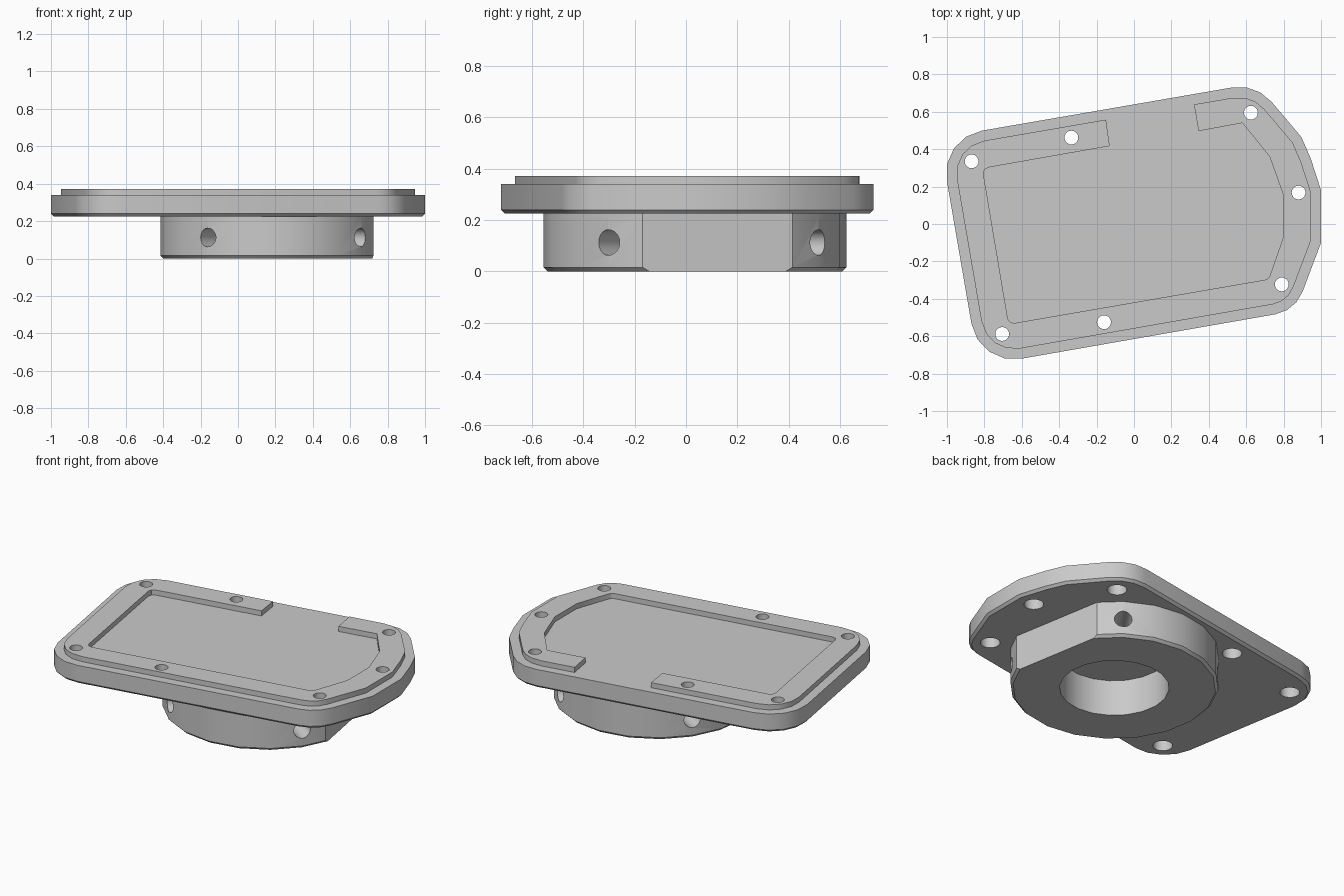
import bpy, bmesh, math
from mathutils import Vector, Matrix

cube = bpy.data.objects.get("Cube")
if cube:
    bpy.data.objects.remove(cube, do_unlink=True)

TILT = math.radians(10)
BASE, TOP, RIM_TOP = 0.225, 0.34, 0.372
HUB = Vector((0.175, 0.035, 0))

grey = bpy.data.materials.new("machined grey")
grey.use_nodes = True
colour = (0.59, 0.59, 0.59, 1)
grey.diffuse_color = colour
grey.node_tree.nodes["Principled BSDF"].inputs["Base Color"].default_value = colour


def make_object(name, bm):
    bmesh.ops.recalc_face_normals(bm, faces=bm.faces[:])
    mesh = bpy.data.meshes.new(name)
    bm.to_mesh(mesh)
    bm.free()
    mesh.materials.append(grey)
    obj = bpy.data.objects.new(name, mesh)
    bpy.context.collection.objects.link(obj)
    return obj


def rounded(corners):
    """Outline from (x, y, tangent length, segments) corners."""
    points = []
    spots = [Vector(c[:2]) for c in corners]
    for i, (x, y, cut, steps) in enumerate(corners):
        p = spots[i]
        if not cut:
            points.append(p)
            continue
        a = (spots[i - 1] - p).normalized()
        b = (spots[(i + 1) % len(spots)] - p).normalized()
        centre = p + (a + b).normalized() * cut / math.cos(a.angle(b) / 2)
        start, end = p + a * cut - centre, p + b * cut - centre
        for k in range(steps + 1):
            direction = start.normalized().slerp(end.normalized(), k / steps)
            points.append(centre + direction * start.length)
    return points


def inset(points, distance):
    """Mitred inward offset of a counter-clockwise outline."""
    result = []
    for i, p in enumerate(points):
        d1 = (p - points[i - 1]).normalized()
        d2 = (points[(i + 1) % len(points)] - p).normalized()
        n1, n2 = Vector((-d1.y, d1.x)), Vector((-d2.y, d2.x))
        result.append(p + (n1 + n2) * distance / (1 + n1.dot(n2)))
    return result


def prism(name, points, layers):
    """Stack the outline at (inset, height) layers and cap both ends."""
    bm = bmesh.new()
    rings = [[bm.verts.new((p.x, p.y, z)) for p in inset(points, d)] for d, z in layers]
    for low, high in zip(rings, rings[1:]):
        for i in range(len(low)):
            bm.faces.new((low[i - 1], low[i], high[i], high[i - 1]))
    bm.faces.new(rings[0][::-1])
    bm.faces.new(rings[-1])
    return make_object(name, bm)


def drills(name, matrices, radius, depth):
    bm = bmesh.new()
    for m in matrices:
        bmesh.ops.create_cone(bm, cap_ends=True, segments=20, radius1=radius,
                              radius2=radius, depth=depth, matrix=m)
    cutter = make_object(name, bm)
    cutter.hide_render = True
    return cutter


def cut(obj, cutter):
    mod = obj.modifiers.new("cut", 'BOOLEAN')
    mod.operation, mod.solver, mod.object = 'DIFFERENCE', 'EXACT', cutter
    bpy.context.view_layer.objects.active = obj
    bpy.ops.object.modifier_apply(modifier=mod.name)


# Flange plate with a small chamfer underneath, and the raised gasket rim
outline = rounded([(-1.04, 0.46, 0.23, 4), (-0.83, -0.76, 0.23, 4),
                   (0.863, -0.464, 0.11, 3), (1, -0.1, 0, 0), (1, 0.18, 0, 0),
                   (0.945, 0.35, 0, 0), (0.895, 0.465, 0, 0), (0.652, 0.752, 0.13, 3)])
plate = prism("flange_plate", outline, [(0.015, BASE), (0, BASE + 0.015), (0, TOP)])
rim = prism("raised_rim", outline, [(0.055, TOP), (0.055, RIM_TOP)])

# Pocket inside the rim, running out through a gap at the back
pocket = prism("pocket_cutter", rounded([
    (-0.17, 0.7, 0, 0), (-0.13, 0.417, 0, 0), (-0.81, 0.297, 0.03, 2),
    (-0.67, -0.535, 0.03, 2), (0.72, -0.295, 0.02, 2), (0.8, -0.065, 0, 0),
    (0.8, 0.15, 0, 0), (0.725, 0.36, 0, 0), (0.58, 0.54, 0, 0),
    (0.345, 0.497, 0, 0), (0.297, 0.78, 0, 0)]), [(0, TOP - 0.02), (0, RIM_TOP + 0.02)])
cut(rim, pocket)

# Screw holes, counterbored from below
spots = [(-0.335, 0.462), (-0.868, 0.335), (-0.705, -0.588), (-0.16, -0.525),
         (0.79, -0.323), (0.88, 0.168), (0.625, 0.595)]
through = drills("screw_cutter", [Matrix.Translation((x, y, TOP)) for x, y in spots], 0.037, 0.5)
bores = drills("counterbore_cutter", [Matrix.Translation((x, y, BASE)) for x, y in spots], 0.056, 0.15)
cut(plate, through)
cut(plate, bores)
cut(rim, through)

# Round hub: a revolved ring with a chamfered lower edge
SIDES, RADIUS, BORE, CHAMFER = 20, 0.59, 0.31, 0.016
profile = [(BORE, 0), (RADIUS - CHAMFER, 0), (RADIUS, CHAMFER), (RADIUS, BASE), (BORE, BASE)]
bm = bmesh.new()
rings = []
for s in range(SIDES):
    angle = math.tau * (s + 0.5) / SIDES
    rings.append([bm.verts.new((r * math.cos(angle), r * math.sin(angle), z)) for r, z in profile])
for s in range(SIDES):
    a, b = rings[s - 1], rings[s]
    for k in range(len(profile)):
        bm.faces.new((a[k - 1], b[k - 1], b[k], a[k]))

# Flat sliced off one side of the hub
bmesh.ops.bisect_plane(bm, geom=bm.verts[:] + bm.edges[:] + bm.faces[:],
                       plane_co=(0.505, 0, 0), plane_no=(1, 0, 0), clear_outer=True)
bmesh.ops.holes_fill(bm, edges=[e for e in bm.edges if e.is_boundary], sides=0)
place = Matrix.Translation(HUB) @ Matrix.Rotation(TILT, 4, 'Z')
bm.transform(place)
hub = make_object("hub_collar", bm)

# Four blind radial set-screw holes
radial = []
for k in range(4):
    turn = Matrix.Rotation(math.radians(45 + 90 * k), 4, 'Z')
    radial.append(place @ turn @ Matrix.Translation((RADIUS, 0, BASE / 2))
                  @ Matrix.Rotation(math.pi / 2, 4, 'Y'))
set_screws = drills("set_screw_cutter", radial, 0.05, 0.4)
cut(hub, set_screws)

for cutter in (pocket, through, bores, set_screws):
    bpy.data.objects.remove(cutter, do_unlink=True)

# Smooth the curved walls, keep the machined edges sharp
bpy.ops.object.select_all(action='DESELECT')
for obj in (plate, rim, hub):
    obj.select_set(True)
bpy.context.view_layer.objects.active = plate
bpy.ops.object.shade_smooth_by_angle(angle=math.radians(30))
